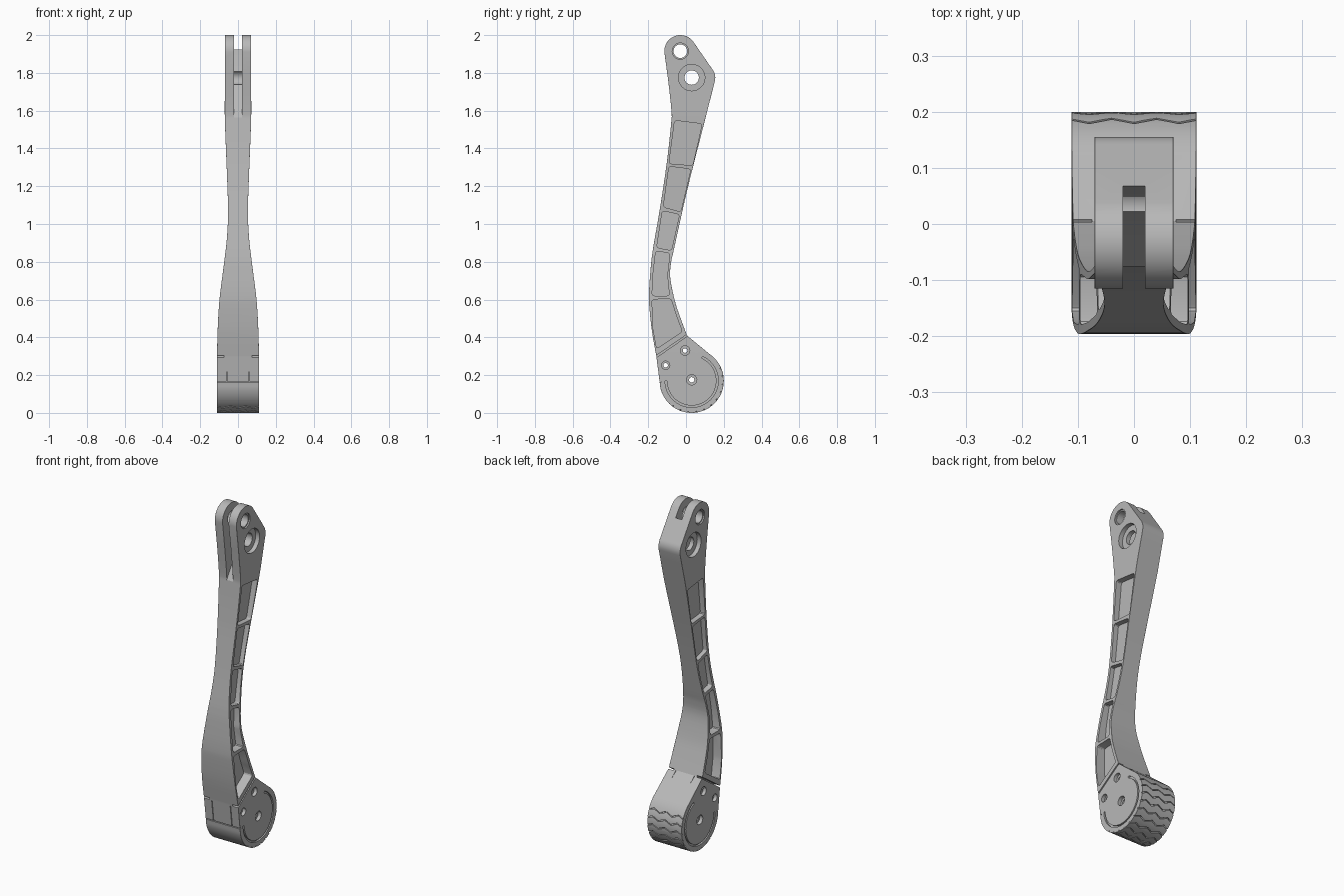
import bpy, bmesh
from math import sin, cos, radians, hypot

cube = bpy.data.objects.get("Cube")
if cube:
    bpy.data.objects.remove(cube, do_unlink=True)

metal = bpy.data.materials.new("plain_grey")
metal.use_nodes = True
GREY = (0.48, 0.48, 0.48, 1)
metal.diffuse_color = GREY
metal.node_tree.nodes["Principled BSDF"].inputs["Base Color"].default_value = GREY


def loft(name, rings):
    """Closed solid joining equal-length rings of points."""
    bm = bmesh.new()
    loops = [[bm.verts.new(p) for p in ring] for ring in rings]
    n = len(loops[0])
    for a, b in zip(loops, loops[1:]):
        for i in range(n):
            j = (i + 1) % n
            bm.faces.new((a[i], a[j], b[j], b[i]))
    bm.faces.new(loops[0][::-1])
    bm.faces.new(loops[-1])
    bmesh.ops.recalc_face_normals(bm, faces=bm.faces)
    mesh = bpy.data.meshes.new(name)
    bm.to_mesh(mesh)
    bm.free()
    mesh.materials.append(metal)
    obj = bpy.data.objects.new(name, mesh)
    bpy.context.collection.objects.link(obj)
    return obj


def prism(name, pts, x0, x1):
    return loft(name, [[(x, y, z) for y, z in pts] for x in (x0, x1)])


def apply_mod(obj, mod):
    bpy.context.view_layer.objects.active = obj
    bpy.ops.object.modifier_apply(modifier=mod.name)


def boolean(obj, tool, operation="DIFFERENCE"):
    tool.hide_render = True
    mod = obj.modifiers.new("cut", "BOOLEAN")
    mod.operation, mod.solver, mod.object = operation, "EXACT", tool
    apply_mod(obj, mod)
    bpy.data.objects.remove(tool, do_unlink=True)


def arc(c, r, a0, a1, n):
    angles = [radians(a0 + (a1 - a0) * i / n) for i in range(n + 1)]
    return [(c[0] + r * cos(a), c[1] + r * sin(a)) for a in angles]


def spline(pts, steps=4):
    """Smooth curve through the points."""
    ext = [pts[0]] + pts + [pts[-1]]
    out = []
    for a, b, c, d in zip(ext, ext[1:], ext[2:], ext[3:]):
        for k in range(steps):
            t = k / steps
            out.append(tuple(0.5 * (2 * q + (r - p) * t + (2 * p - 5 * q + 4 * r - s) * t ** 2
                                    + (3 * q - p - 3 * r + s) * t ** 3)
                             for p, q, r, s in zip(a, b, c, d)))
    return out + [pts[-1]]


def rounded(pts, r=0.014, n=3):
    """Polygon with softened corners."""
    out = []
    for i, p in enumerate(pts):
        ends = []
        for q in (pts[i - 1], pts[(i + 1) % len(pts)]):
            d = hypot(q[0] - p[0], q[1] - p[1])
            ends.append([p[k] + (q[k] - p[k]) * r / d for k in (0, 1)])
        for j in range(n + 1):
            t = j / n
            out.append(tuple((1 - t) ** 2 * ends[0][k] + 2 * t * (1 - t) * p[k] + t * t * ends[1][k]
                             for k in (0, 1)))
    return out


def bar(p, q, width):
    """Thin rectangle along a line."""
    d = hypot(q[0] - p[0], q[1] - p[1])
    ny, nz = -(q[1] - p[1]) / d * width / 2, (q[0] - p[0]) / d * width / 2
    return [(p[0] + ny, p[1] + nz), (q[0] + ny, q[1] + nz),
            (q[0] - ny, q[1] - nz), (p[0] - ny, p[1] - nz)]


HOOK, PIVOT, FOOT = (-0.03, 1.915), (0.03, 1.775), (0.03, 0.17)
FOOT_R = 0.17

# Side outline: hook, shoulder, back edge, round foot, front edge
back = spline([(0.153, 1.757), (0.085, 1.49), (0.02, 1.235), (-0.02, 1.065), (-0.063, 0.87),
               (-0.08, 0.79), (-0.083, 0.71), (-0.058, 0.59), (-0.03, 0.505), (0.005, 0.41)])
front = spline([(-0.157, 0.3), (-0.18, 0.43), (-0.194, 0.56), (-0.196, 0.63), (-0.19, 0.73),
                (-0.177, 0.855), (-0.14, 1.07), (-0.103, 1.315), (-0.079, 1.53), (-0.077, 1.6),
                (-0.095, 1.765)])
outline = (arc(HOOK, 0.085, 182, 36, 18) + arc((0.085, 1.775), 0.07, 36, -10, 8) + back
           + arc(FOOT, FOOT_R, 56, -167, 48) + front)
leg = prism("leg_body", outline, -0.2, 0.2)

# Front silhouette: wide foot, narrow waist, medium head
widths = spline([(-0.05, 0.111), (0.2, 0.111), (0.3, 0.111), (0.4, 0.109), (0.5, 0.105),
                 (0.6, 0.098), (0.7, 0.086), (0.8, 0.073), (0.9, 0.061), (1.0, 0.054),
                 (1.1, 0.053), (1.25, 0.058), (1.4, 0.064), (1.57, 0.07), (1.7, 0.07), (2.05, 0.07)])
shape = [(w, z) for z, w in widths] + [(-w, z) for z, w in reversed(widths)]
boolean(leg, loft("silhouette", [[(x, y, z) for x, z in shape] for y in (-0.4, 0.4)]), "INTERSECT")

# Small chamfer on the long outer edges
bevel = leg.modifiers.new("chamfer", "BEVEL")
bevel.width, bevel.segments, bevel.limit_method = 0.006, 1, "ANGLE"
bevel.angle_limit = radians(60)
apply_mod(leg, bevel)


def half_width(z):
    return min(widths, key=lambda p: abs(p[0] - z))[1]


# Weight-saving pockets on both sides, leaving a central web
pockets = [
    [(-0.06, 1.548), (0.085, 1.53), (0.035, 1.31), (-0.09, 1.32)],
    [(-0.09, 1.305), (0.025, 1.29), (-0.028, 1.065), (-0.12, 1.09)],
    [(-0.125, 1.07), (-0.035, 1.05), (-0.077, 0.86), (-0.155, 0.875)],
    [(-0.16, 0.857), (-0.085, 0.845), (-0.099, 0.73), (-0.088, 0.62), (-0.18, 0.62), (-0.175, 0.73)],
    [(-0.18, 0.6), (-0.08, 0.605), (-0.05, 0.51), (-0.02, 0.43), (-0.155, 0.34), (-0.175, 0.45)],
]
for quad in pockets:
    zs = [z for _, z in quad]
    lo, hi = min(zs), max(zs)
    w_lo, w_hi = half_width(lo) * 0.5, half_width(hi) * 0.5
    pts = rounded(quad)
    for s in (1, -1):
        floor = [(s * (w_lo + (w_hi - w_lo) * (z - lo) / (hi - lo)), y, z) for y, z in pts]
        boolean(leg, loft("pocket", [floor, [(s * 0.2, y, z) for y, z in pts]]))

# Slot between the two head plates, running out at the front
boolean(leg, prism("slot", [(-0.3, 2.1), (0.07, 2.1), (0.07, 1.94), (0.05, 1.81), (0.0, 1.68),
                            (-0.078, 1.56), (-0.3, 1.5)], -0.02, 0.02))

# Through holes with counterbores: centre, bore, rim radius, rim depth, half width
holes = [(HOOK, 0.036, 0.043, 0.008, 0.07), (PIVOT, 0.038, 0.07, 0.025, 0.07),
         ((-0.005, 0.33), 0.012, 0.025, 0.02, 0.111), ((-0.108, 0.252), 0.012, 0.022, 0.02, 0.111),
         ((0.03, 0.175), 0.014, 0.027, 0.02, 0.111)]
for centre, bore, rim, depth, w in holes:
    boolean(leg, prism("bore", arc(centre, bore, 0, 348.75, 31), -0.2, 0.2))
    for s in (1, -1):
        boolean(leg, prism("rim", arc(centre, rim, 0, 348.75, 31), s * (w - depth), s * 0.2))

# Foot side details: tread ring groove, divider and corner pads
ring = arc(FOOT, 0.141, 66, -180, 40) + arc(FOOT, 0.131, -180, 66, 40)
front_pad = [(-0.131, 0.165), (-0.2, 0.165), (-0.2, 0.29), (-0.149, 0.29)]
back_pad = [(0.005, 0.404), (0.02, 0.43), (0.116, 0.373), (0.097, 0.343)]
for s in (1, -1):
    boolean(leg, prism("ring_groove", ring, s * 0.1, s * 0.2))
    boolean(leg, prism("divider", bar((-0.185, 0.279), (0.035, 0.431), 0.009), s * 0.075, s * 0.2))
    for pad in (front_pad, back_pad):
        boolean(leg, prism("pad_groove", pad, s * 0.058, s * 0.062))

# Lines where the tread starts and ends
for p, q in (((-0.13, 0.165), (-0.2, 0.165)), ((0.097, 0.343), (0.116, 0.373))):
    boolean(leg, prism("tread_edge", bar(p, q, 0.005), -0.2, 0.2))

# Zigzag tread grooves around the sole
for angle in range(-125, 26, 15):
    rings = []
    for i in range(7):
        x, mid = -0.12 + 0.04 * i, angle + (3 if i % 2 else -3)
        corners = ((0.163, -1), (0.18, -1), (0.18, 1), (0.163, 1))
        rings.append([(x, FOOT[0] + r * cos(radians(mid + t)), FOOT[1] + r * sin(radians(mid + t)))
                      for r, t in corners])
    boolean(leg, loft("tread_groove", rings))

# Smooth curved runs, keep machined edges sharp
bpy.ops.object.select_all(action="DESELECT")
leg.select_set(True)
bpy.context.view_layer.objects.active = leg
bpy.ops.object.shade_smooth_by_angle(angle=radians(25))
